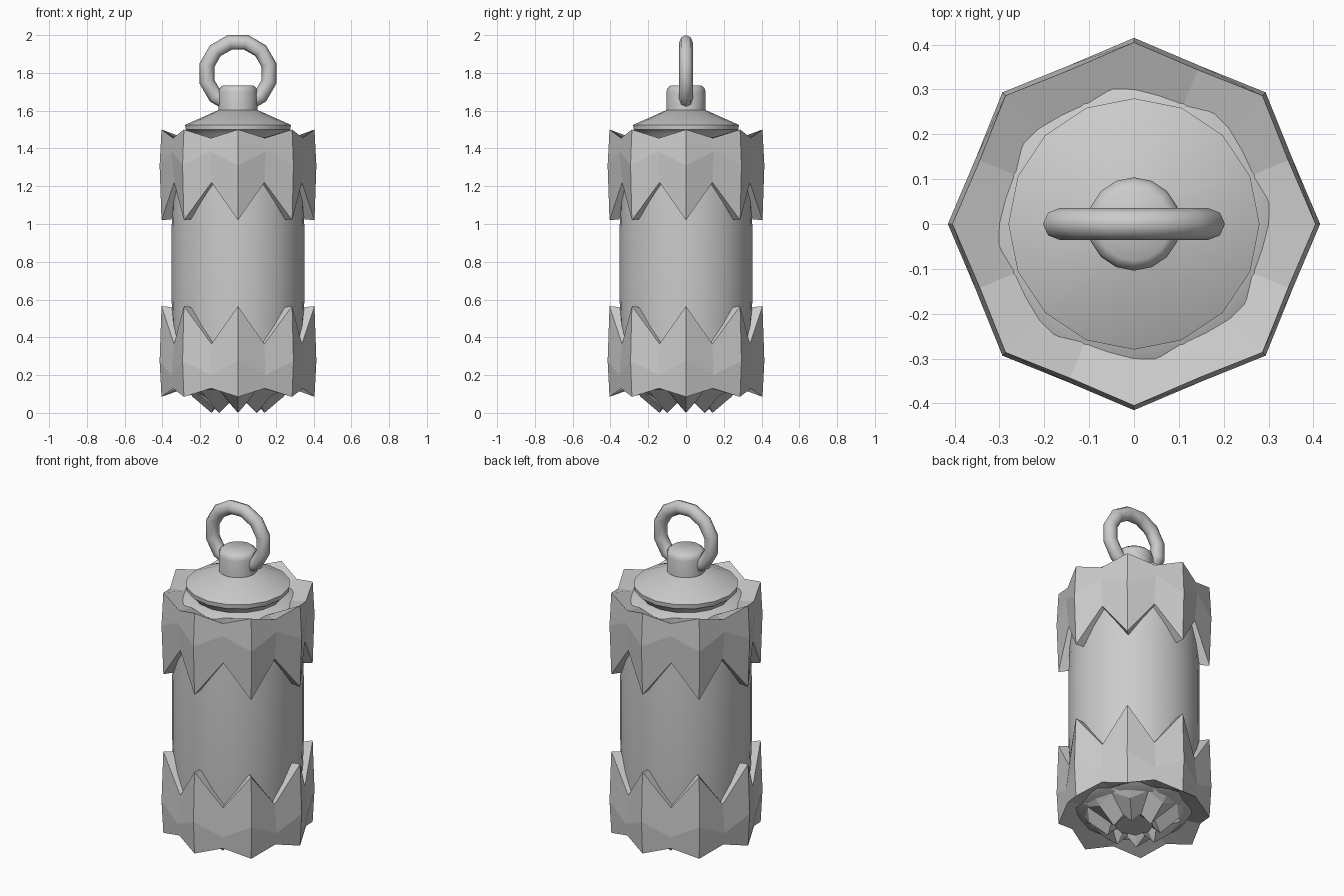
import bpy, bmesh, math

if "Cube" in bpy.data.objects:
    bpy.data.objects.remove(bpy.data.objects["Cube"])

def make(name, bm, smooth=None):
    bmesh.ops.recalc_face_normals(bm, faces=bm.faces)
    me = bpy.data.meshes.new(name)
    bm.to_mesh(me)
    bm.free()
    ob = bpy.data.objects.new(name, me)
    bpy.context.collection.objects.link(ob)
    if smooth:
        bpy.ops.object.select_all(action='DESELECT')
        ob.select_set(True)
        bpy.context.view_layer.objects.active = ob
        bpy.ops.object.shade_smooth_by_angle(angle=math.radians(smooth))
    return ob

def loft(rings, n, closed=False, caps=(False, False)):
    """Each ring is (ridge r, ridge z, valley r, valley z), alternating round n corners."""
    bm = bmesh.new()
    loops = []
    for a in rings:
        loop = []
        for i in range(n):
            t = 2 * math.pi * i / n
            r, z = (a[0], a[1]) if i % 2 == 0 else (a[2], a[3])
            loop.append(bm.verts.new((r * math.cos(t), r * math.sin(t), z)))
        loops.append(loop)
    pairs = list(zip(loops, loops[1:]))
    if closed:
        pairs.append((loops[-1], loops[0]))
    for a, b in pairs:
        for i in range(n):
            j = (i + 1) % n
            bm.faces.new((a[i], a[j], b[j], b[i]))
    if caps[0]:
        bm.faces.new(loops[0])
    if caps[1]:
        bm.faces.new(loops[-1])
    return bm

def lathe(name, profile, n, smooth):
    bm = loft([(r, z, r, z) for r, z in profile], n, caps=(True, True))
    return make(name, bm, smooth)

# smooth, slightly bulging body
lathe("body", [(0.27, 0.12), (0.335, 0.16), (0.345, 0.4), (0.352, 0.62),
               (0.352, 0.96), (0.345, 1.18), (0.335, 1.42), (0.27, 1.46)], 32, 35)

# faceted crown bands, the lower one mirrored
band = [(0.28, 1.43, 0.29, 1.45), (0.405, 1.50, 0.372, 1.455),
        (0.415, 1.31, 0.382, 1.385), (0.405, 1.02, 0.366, 1.22),
        (0.352, 1.025, 0.335, 1.21)]
MID = 0.7925
make("upper_band", loft(band, 16, closed=True))
make("lower_band", loft([(a, 2 * MID - b, c, 2 * MID - d) for a, b, c, d in band], 16, closed=True))

# toothed foot under the body
foot = [(0.29, 0.15, 0.30, 0.14), (0.24, 0.085, 0.26, 0.125),
        (0.14, 0.0, 0.125, 0.055), (0.10, 0.05, 0.10, 0.06)]
make("foot", loft(foot, 16, caps=(True, True)))

# conical lid with a short collar
lathe("lid", [(0.22, 1.42), (0.25, 1.48), (0.278, 1.50), (0.28, 1.525), (0.10, 1.605)], 16, 30)

# rounded peg
lathe("peg", [(0.104, 1.58), (0.104, 1.70), (0.098, 1.72), (0.082, 1.733)], 16, 50)

# hanging ring
bm = bmesh.new()
N, M = 12, 8
grid = []
for i in range(N):
    t = 2 * math.pi * (i + 0.5) / N
    row = []
    for k in range(M):
        p = 2 * math.pi * k / M
        r = 0.170 + 0.040 * math.cos(p)
        row.append(bm.verts.new((r * math.cos(t), 0.036 * math.sin(p), 1.797 + r * math.sin(t))))
    grid.append(row)
for i in range(N):
    for k in range(M):
        a, b = grid[i], grid[(i + 1) % N]
        q = (k + 1) % M
        bm.faces.new((a[k], b[k], b[q], a[q]))
make("hanging_ring", bm, 50)
